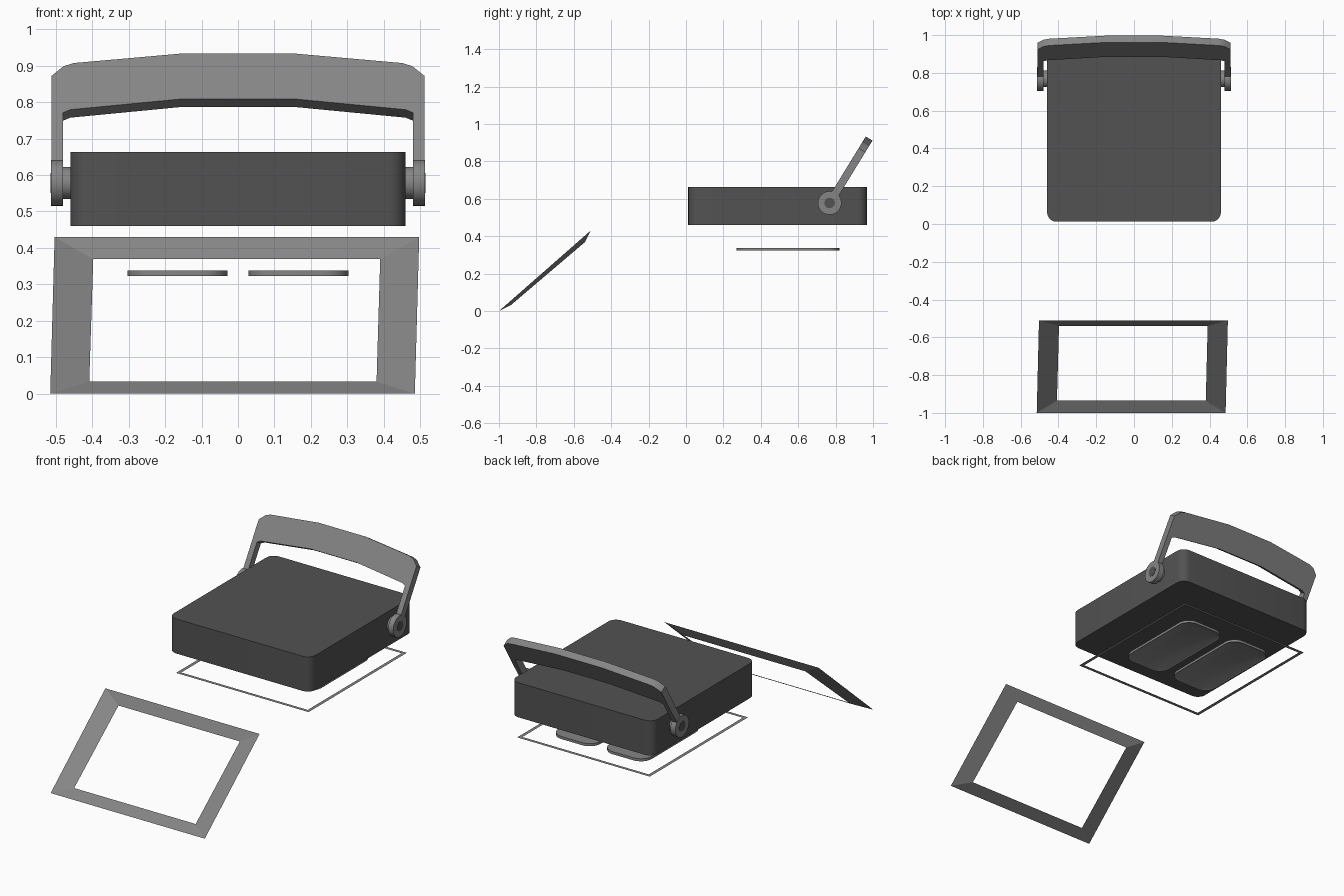
import bpy
import bmesh
import math
from mathutils import Matrix, Vector

cube = bpy.data.objects.get("Cube")
if cube:
    bpy.data.objects.remove(cube, do_unlink=True)


def material(name, value):
    m = bpy.data.materials.new(name)
    m.use_nodes = True
    color = (value, value, value, 1)
    m.diffuse_color = color
    m.node_tree.nodes["Principled BSDF"].inputs["Base Color"].default_value = color
    return m


DARK = material("dark grey", 0.085)
MID = material("mid grey", 0.235)


def finish(bm, name, mat, smooth=True, solid=True):
    if solid:
        bmesh.ops.recalc_face_normals(bm, faces=bm.faces)
    mesh = bpy.data.meshes.new(name)
    bm.to_mesh(mesh)
    bm.free()
    ob = bpy.data.objects.new(name, mesh)
    bpy.context.collection.objects.link(ob)
    mesh.materials.append(mat)
    if smooth:
        bpy.ops.object.select_all(action='DESELECT')
        ob.select_set(True)
        bpy.context.view_layer.objects.active = ob
        bpy.ops.object.shade_smooth_by_angle(angle=math.radians(35))
    return ob


def rounded_rect(x0, x1, y0, y1, r, steps=6):
    pts = []
    corners = [(x1 - r, y1 - r), (x0 + r, y1 - r), (x0 + r, y0 + r), (x1 - r, y0 + r)]
    for i, (cx, cy) in enumerate(corners):
        for k in range(steps + 1):
            a = math.pi / 2 * (i + k / steps)
            pts.append((cx + r * math.cos(a), cy + r * math.sin(a)))
    return pts


def prism(pts, z0, z1):
    """Extrude an outline; returns the bmesh and its bottom face."""
    bm = bmesh.new()
    base = bm.faces.new([bm.verts.new((x, y, z0)) for x, y in pts])
    top = bmesh.ops.extrude_face_region(bm, geom=[base], use_keep_orig=True)["geom"]
    for v in top:
        if isinstance(v, bmesh.types.BMVert):
            v.co.z = z1
    return bm, base


def sheet_ring(outer, inner, name):
    """Thin open border between two four-cornered loops."""
    bm = bmesh.new()
    o = [bm.verts.new(p) for p in outer]
    n = [bm.verts.new(p) for p in inner]
    for i in range(4):
        j = (i + 1) % 4
        bm.faces.new((o[i], o[j], n[j], n[i]))
    return finish(bm, name, MID, smooth=False, solid=False)


# Main body: box with rounded upright edges
bm, _ = prism(rounded_rect(-0.46, 0.46, 0.012, 0.968, 0.05), 0.46, 0.663)
finish(bm, "body", DARK)

# Two foot pads with a raised rim underneath
for name, x0, x1 in (("right_pad", -0.303, -0.029), ("left_pad", 0.029, 0.303)):
    bm, base = prism(rounded_rect(x0, x1, 0.27, 0.82, 0.07), 0.323, 0.338)
    bmesh.ops.recalc_face_normals(bm, faces=bm.faces)
    bmesh.ops.inset_region(bm, faces=[base], thickness=0.012)
    for v in base.verts:
        v.co.z += 0.006
    finish(bm, name, MID)


# Flat seal strip below the body
def rect(hx, y0, y1, z):
    return [(-hx, y0, z), (hx, y0, z), (hx, y1, z), (-hx, y1, z)]


sheet_ring(rect(0.43, 0.04, 0.95, 0.33), rect(0.41, 0.06, 0.93, 0.33), "seal_strip")

# Leaning front bezel, its inner edge set back
sheet_ring(
    [(-0.515, -1, 0), (0.485, -1, 0), (0.497, -0.51, 0.43), (-0.503, -0.51, 0.43)],
    [(-0.408, -0.935, 0.033), (0.380, -0.935, 0.033),
     (0.390, -0.54, 0.369), (-0.397, -0.54, 0.369)],
    "front_bezel")

# Carrying handle: half outline mirrored, extruded and leaned back
PIVOT = Vector((0, 0.768, 0.578))
half = [(0.15, 0.404), (0.45, 0.373), (0.478, 0.363), (0.512, 0.331), (0.512, 0.045),
        (0.480, 0.045), (0.480, 0.213), (0.46, 0.223), (0.15, 0.258)]
outline = half + [(-x, v) for x, v in reversed(half)]
bm, _ = prism(outline, -0.021, 0.021)
lean = math.radians(90 - 31.5)
bmesh.ops.transform(bm, verts=bm.verts,
                    matrix=Matrix.Translation(PIVOT) @ Matrix.Rotation(lean, 4, 'X'))
finish(bm, "handle", MID)


# Pivot parts on both sides
def disc(name, x0, x1, r, mat):
    bm = bmesh.new()
    bmesh.ops.create_cone(bm, cap_ends=True, segments=32, radius1=r, radius2=r,
                          depth=abs(x1 - x0))
    bmesh.ops.transform(bm, verts=bm.verts, matrix=Matrix.Translation(
        PIVOT + Vector(((x0 + x1) / 2, 0, 0))) @ Matrix.Rotation(math.pi / 2, 4, 'Y'))
    finish(bm, name, mat)


for side, s in (("left", 1), ("right", -1)):
    disc(side + "_hub", s * 0.480, s * 0.513, 0.063, MID)
    disc(side + "_boss", s * 0.455, s * 0.481, 0.044, MID)
    disc(side + "_hub_cap", s * 0.511, s * 0.5145, 0.028, DARK)
